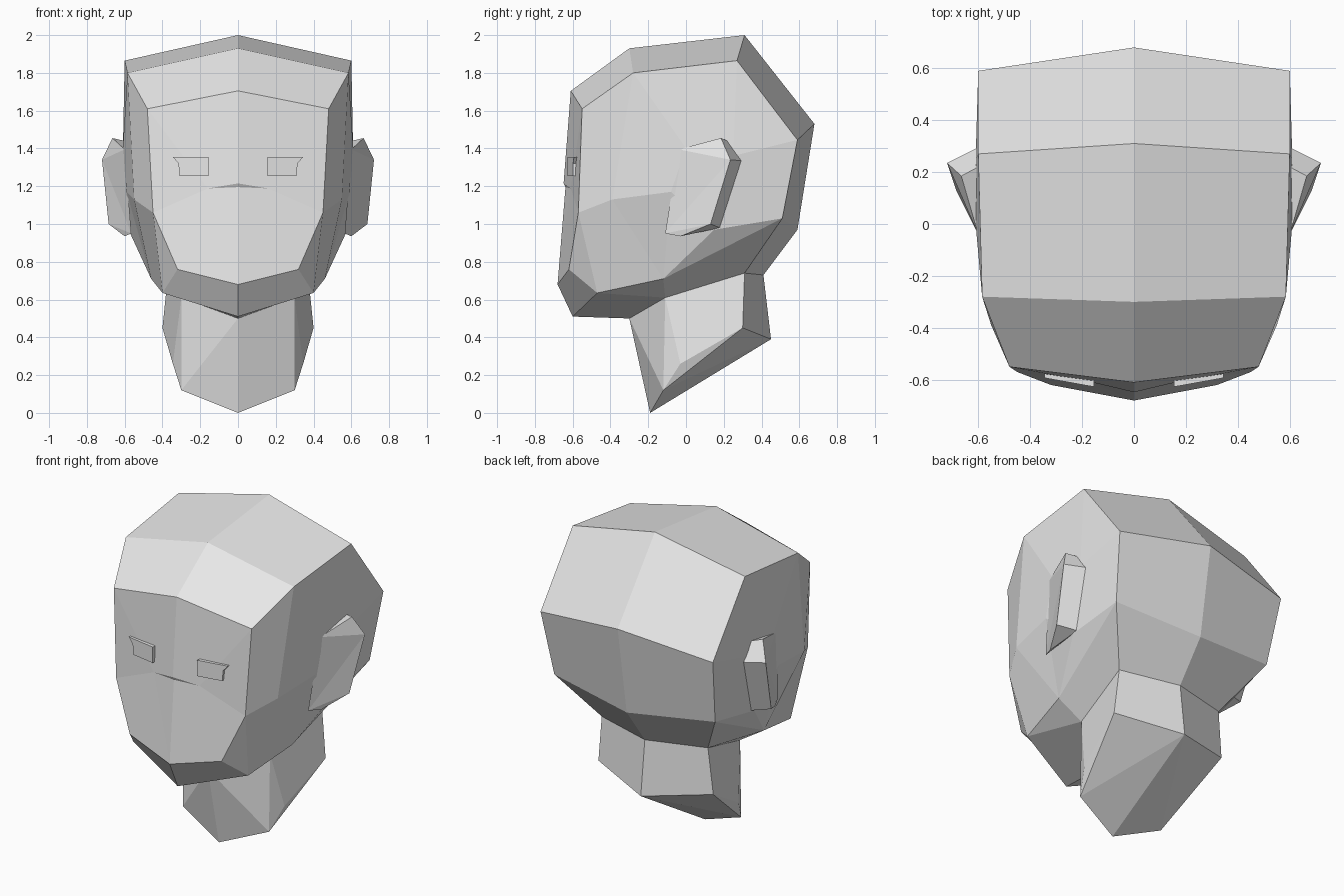
import bpy, bmesh

if "Cube" in bpy.data.objects:
    bpy.data.objects.remove(bpy.data.objects["Cube"])

skin = bpy.data.materials.new("light grey")
skin.diffuse_color = (0.8, 0.8, 0.8, 1)
skin.use_nodes = True
skin.node_tree.nodes["Principled BSDF"].inputs["Base Color"].default_value = skin.diffuse_color


def build(name, pts, faces):
    """Make a symmetric flat-shaded mesh from right-half points and faces."""
    bm = bmesh.new()
    for s in (1, -1):
        v = {k: bm.verts.new((s * x, y, z)) for k, (x, y, z) in pts.items()}
        for f in faces:
            bm.faces.new([v[k] for k in f.split()])
    bmesh.ops.remove_doubles(bm, verts=bm.verts, dist=1e-4)
    bmesh.ops.recalc_face_normals(bm, faces=bm.faces)
    me = bpy.data.meshes.new(name)
    bm.to_mesh(me)
    bm.free()
    me.materials.append(skin)
    ob = bpy.data.objects.new(name, me)
    bpy.context.collection.objects.link(ob)
    return ob


# Ring where the head meets the neck
ring = {
    "nf": (0, -0.30, 0.50), "ns": (0.30, -0.11, 0.61),
    "np": (0.37, 0.31, 0.74), "nc": (0, 0.41, 0.73),
}

# Head: centre profile, side rim and side plane points
head = {
    # centre profile
    "forehead": (0, -0.61, 1.705), "top1": (0, -0.30, 1.93),
    "top2": (0, 0.31, 2.0), "back": (0, 0.68, 1.53),
    "low": (0, 0.59, 0.97), "chin": (0, -0.68, 0.68),
    "under": (0, -0.60, 0.51),
    # nose
    "tip": (0, -0.648, 1.215), "lip": (0, -0.638, 1.195),
    "nostril": (0.16, -0.61, 1.188),
    # side rim
    "F": (0.48, -0.55, 1.61), "T1": (0.585, -0.28, 1.80),
    "T2": (0.60, 0.27, 1.865), "B": (0.60, 0.59, 1.445),
    "L": (0.56, 0.51, 1.03), "J2": (0.46, -0.12, 0.71),
    "J": (0.40, -0.47, 0.635), "Ch": (0.32, -0.62, 0.76),
    "Ck": (0.45, -0.57, 1.06),
    # side plane
    "a": (0.55, -0.39, 1.13), "b": (0.59, -0.08, 1.17),
    "c": (0.61, 0.0, 1.40), "d": (0.61, 0.25, 1.36), "e": (0.58, 0.15, 0.97),
    **ring,
}
build("head", head, [
    # face
    "forehead F nostril tip", "F Ck nostril", "tip nostril lip",
    "lip nostril chin", "nostril Ck Ch chin",
    # skull
    "forehead top1 T1 F", "top1 top2 T2 T1", "top2 back B T2",
    "back low L B", "low nc np L",
    # jaw and underside
    "chin Ch J under", "under J ns nf", "J J2 ns", "J2 L np ns",
    "nf ns np nc",
    # sides
    "F T1 a Ck", "Ck a J2 J", "Ck J Ch", "a b J2", "T1 c b a",
    "T1 T2 d c", "T2 B d", "B L e d", "L J2 e", "c d e b", "b e J2",
])

# Neck with slanted base
neck = {
    "bf": (0, -0.19, 0.0), "b1": (0.30, -0.12, 0.12),
    "b2": (0.345, -0.03, 0.26), "b3": (0.40, 0.30, 0.45),
    "bc": (0, 0.45, 0.39), **ring,
}
build("neck", neck, [
    "nf b1 bf", "nf ns b1", "ns b2 b1", "ns np b3 b2", "np nc bc b3",
    "bf b1 bc", "b1 b2 b3", "b1 b3 bc", "nf ns np nc",
])

# Ears: front plate flaring outwards, with a back rim joining the head
ear = {
    "f1": (0.60, -0.04, 1.395), "f2": (0.565, -0.11, 0.95),
    "o1": (0.665, 0.185, 1.455), "o2": (0.72, 0.235, 1.34),
    "o3": (0.685, 0.13, 1.0), "o4": (0.60, -0.03, 0.935),
    "r1": (0.60, 0.22, 1.44), "r2": (0.60, 0.295, 1.335),
    "r3": (0.575, 0.18, 0.98),
}
build("ears", ear, [
    "f1 o1 o2", "f1 o2 f2", "f2 o2 o3", "f2 o3 o4",
    "f1 r1 o1", "o1 r1 r2 o2", "o2 r2 r3 o3", "o3 r3 o4", "o4 r3 f2",
    "f1 r1 r2", "f1 r2 f2", "f2 r2 r3",
])

# Eyes: slim plates with a flared outer lid corner, following the face slope
outline = [(0.155, 1.355), (0.345, 1.355), (0.315, 1.32), (0.31, 1.255),
           (0.155, 1.255)]
n = len(outline)
eye = {}
for i, (x, z) in enumerate(outline):
    y = -0.655 + 0.18 * x
    eye[f"p{i}"] = (x, y, z)
    eye[f"q{i}"] = (x, y + 0.045, z)
sides = [f"p{i} p{(i + 1) % n} q{(i + 1) % n} q{i}" for i in range(n)]
build("eyes", eye, sides + [" ".join(f"{k}{i}" for i in range(n)) for k in "pq"])
